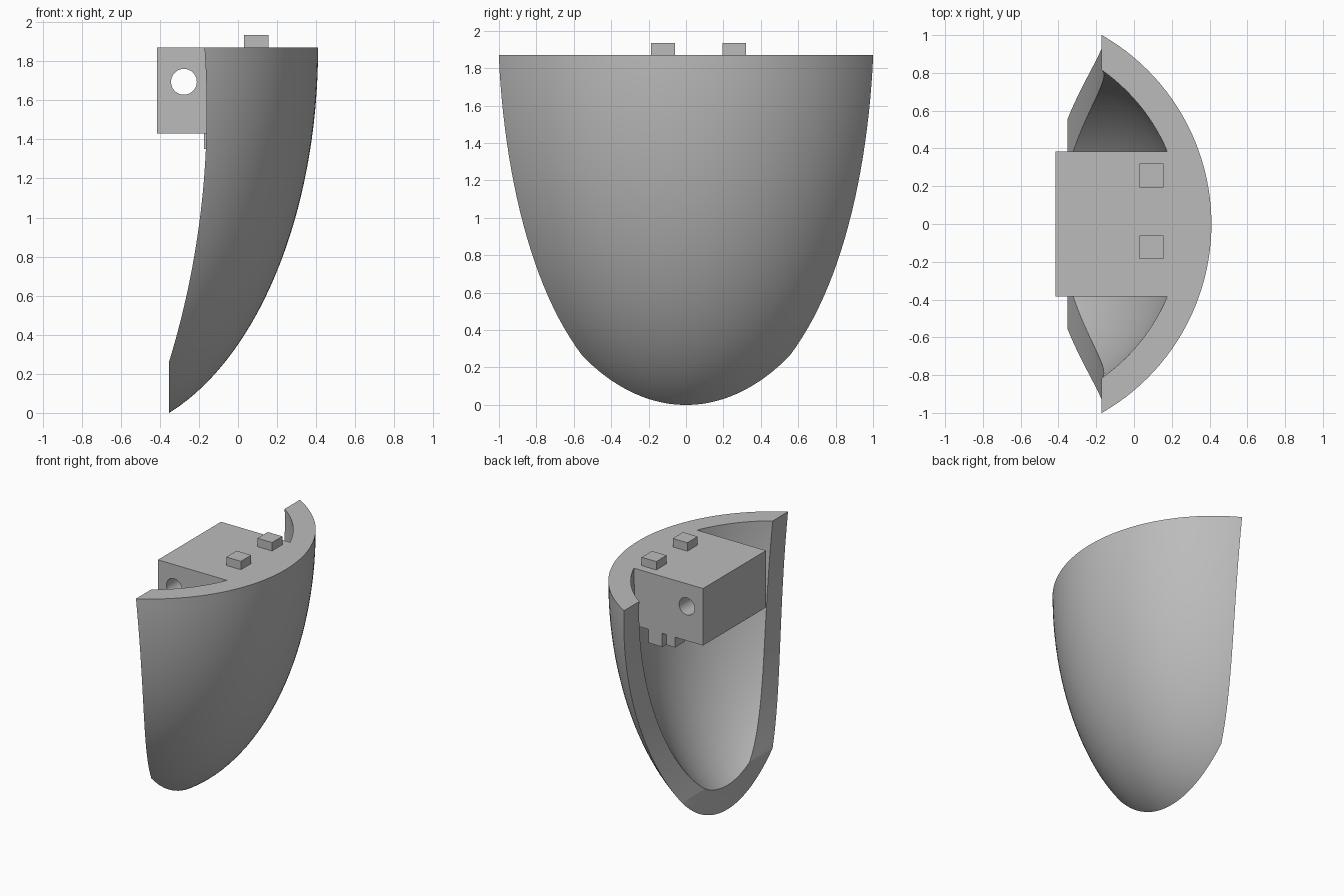
import bpy, bmesh, math
from mathutils import Matrix

cube = bpy.data.objects.get("Cube")
if cube:
    bpy.data.objects.remove(cube, do_unlink=True)

grey = bpy.data.materials.new("plain_grey")
grey.use_nodes = True
tone = (0.5, 0.5, 0.5, 1)
grey.diffuse_color = tone
grey.node_tree.nodes["Principled BSDF"].inputs["Base Color"].default_value = tone

TOP = 1.87       # height of the flat rim
AXIS = -0.742    # x of the shell's axis of revolution


def finish(name, bm):
    bmesh.ops.recalc_face_normals(bm, faces=bm.faces[:])
    mesh = bpy.data.meshes.new(name)
    bm.to_mesh(mesh)
    bm.free()
    mesh.materials.append(grey)
    obj = bpy.data.objects.new(name, mesh)
    bpy.context.collection.objects.link(obj)
    return obj


def prism(name, outline, place, offset):
    """Extrude a closed outline; place maps 2D points to 3D."""
    bm = bmesh.new()
    face = bm.faces.new([bm.verts.new(place(a, b)) for a, b in outline])
    ext = bmesh.ops.extrude_face_region(bm, geom=[face])
    verts = [v for v in ext["geom"] if isinstance(v, bmesh.types.BMVert)]
    bmesh.ops.translate(bm, verts=verts, vec=offset)
    return finish(name, bm)


def box(name, x0, x1, y0, y1, z0, z1):
    outline = [(x0, y0), (x1, y0), (x1, y1), (x0, y1)]
    return prism(name, outline, lambda a, b: (a, b, z0), (0, 0, z1 - z0))


def activate(obj):
    bpy.ops.object.select_all(action="DESELECT")
    obj.select_set(True)
    bpy.context.view_layer.objects.active = obj


def carve(obj, cutter, operation):
    mod = obj.modifiers.new("carve", "BOOLEAN")
    mod.operation = operation
    mod.solver = "EXACT"
    mod.object = cutter
    activate(obj)
    bpy.ops.object.modifier_apply(modifier=mod.name)
    bpy.data.objects.remove(cutter, do_unlink=True)


def smooth(obj):
    activate(obj)
    bpy.ops.object.shade_smooth_by_angle(angle=math.radians(25))


# Hollow half ellipsoid, spun around its upright axis
def quarter(radius, depth, steps=40):
    angles = [math.pi / 2 * i / steps for i in range(steps + 1)]
    return [(radius * math.sin(a), TOP - depth * math.cos(a)) for a in angles]


profile = quarter(1.152, 1.987) + quarter(0.995, 1.83)[::-1]
bm = bmesh.new()
pts = [bm.verts.new((AXIS + r, 0, z)) for r, z in profile]
edges = [bm.edges.new(pair) for pair in zip(pts, pts[1:])]
bmesh.ops.spin(bm, geom=pts + edges, cent=(AXIS, 0, 0), axis=(0, 0, 1),
               angle=math.tau, steps=144)
bmesh.ops.remove_doubles(bm, verts=bm.verts[:], dist=0.0005)
shell = finish("shell", bm)

# Keep only the part in front of a gently curved cut with a flat foot
BEND = 4.4
outline = []
for i in range(33):
    z = 2.0 + (0.26 - 2.0) * i / 32
    outline.append((-0.16 - BEND + math.sqrt(BEND ** 2 - (z - 1.55) ** 2), z))
outline += [(outline[-1][0], -0.4), (0.7, -0.4), (0.7, 2.0)]
keep = prism("keep_region", outline, lambda a, b: (a, -1.3, b), (0, 2.6, 0))
carve(shell, keep, "INTERSECT")
smooth(shell)

# Mounting block, its rounded back fitted to the shell's inner wall
HALF = 0.385
outline = [(-0.415, HALF), (-0.415, -HALF)]
for i in range(25):
    y = -HALF + 2 * HALF * i / 24
    outline.append((AXIS + math.sqrt(0.996 ** 2 - y * y), y))
block = prism("mounting_block", outline, lambda a, b: (a, b, 1.43), (0, 0, TOP - 1.43))

# Pin hole right through the block
bm = bmesh.new()
bmesh.ops.create_cone(bm, cap_ends=True, segments=48, radius1=0.066, radius2=0.066,
                      depth=1.2, matrix=Matrix.Translation((-0.277, 0, 1.695))
                      @ Matrix.Rotation(math.pi / 2, 4, "X"))
carve(block, finish("pin_hole", bm), "DIFFERENCE")
smooth(block)

# Locating tabs on top
for name, y in (("top_tab_back", 0.257), ("top_tab_front", -0.123)):
    box(name, 0.03, 0.155, y - 0.063, y + 0.063, TOP - 0.01, 1.935)

# Small lugs under the block
box("lower_lug_inner", -0.065, 0.05, 0.26, 0.384, 1.325, 1.44)
box("lower_lug_outer", -0.175, -0.1, 0.26, 0.384, 1.35, 1.44)
